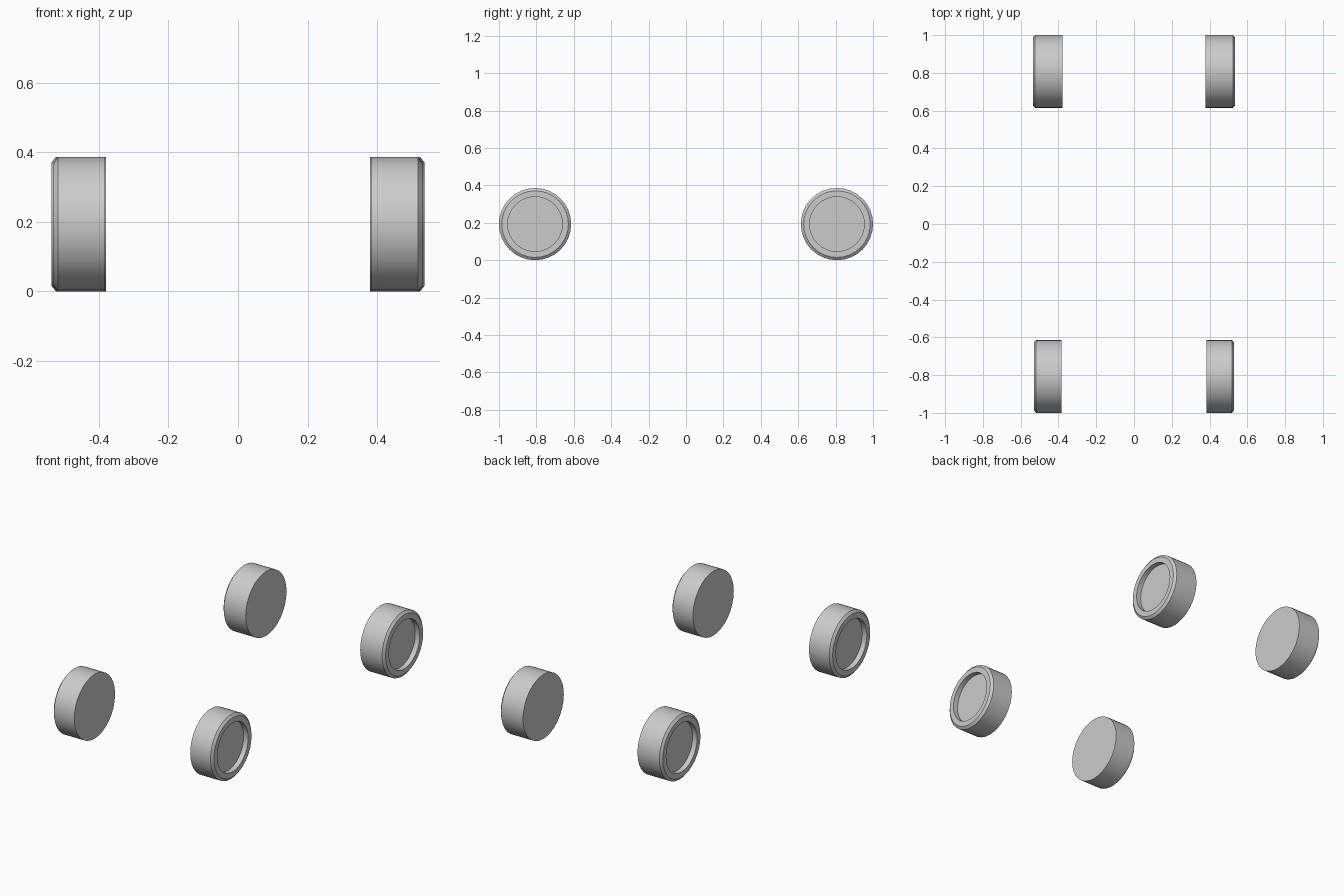
import bpy, bmesh
from math import cos, sin, tau, radians

if "Cube" in bpy.data.objects:
    bpy.data.objects.remove(bpy.data.objects["Cube"])

SIDES = 32
R = 0.193


def wheel(name, side, y, x_in, x_out):
    # Lathe profile (x, radius): flat inner cap, tread, chamfer, rim, recessed hub
    profile = [(x_in, R), (x_out - 0.012, R), (x_out, R - 0.015),
               (x_out, 0.146), (x_out - 0.03, 0.146)]
    bm = bmesh.new()
    rings = [[bm.verts.new((side * x, y + r * cos(tau * i / SIDES), R + r * sin(tau * i / SIDES)))
              for i in range(SIDES)] for x, r in profile]
    for a, b in zip(rings, rings[1:]):
        for i in range(SIDES):
            j = (i + 1) % SIDES
            bm.faces.new((a[i], a[j], b[j], b[i]))
    bm.faces.new(rings[0])
    bm.faces.new(rings[-1])
    bmesh.ops.recalc_face_normals(bm, faces=bm.faces)
    mesh = bpy.data.meshes.new(name)
    bm.to_mesh(mesh)
    bm.free()
    obj = bpy.data.objects.new(name, mesh)
    bpy.context.collection.objects.link(obj)
    bpy.ops.object.select_all(action='DESELECT')
    obj.select_set(True)
    bpy.context.view_layer.objects.active = obj
    bpy.ops.object.shade_smooth_by_angle(angle=radians(30))


# Front wheels are slightly narrower than the rear ones
for label, side in (("left", -1), ("right", 1)):
    wheel("front_wheel_" + label, side, -0.807, 0.384, 0.530)
    wheel("rear_wheel_" + label, side, 0.807, 0.379, 0.536)
